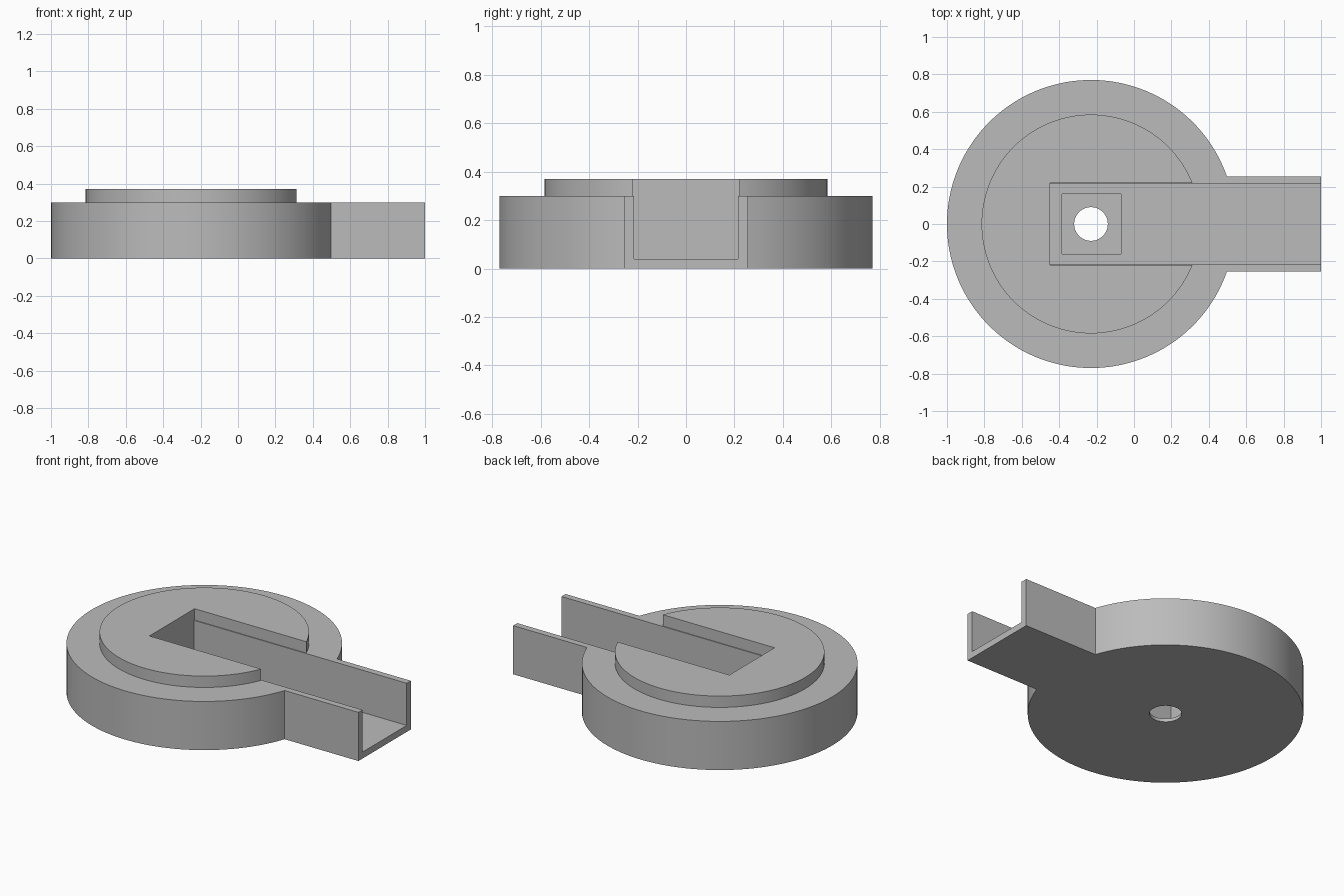
import bpy, bmesh, math

if "Cube" in bpy.data.objects:
    bpy.data.objects.remove(bpy.data.objects["Cube"], do_unlink=True)

CX = -0.23          # centre of the round parts
R, ARM = 0.77, 0.255

grey = bpy.data.materials.new("plain grey")
grey.use_nodes = True
colour = (0.5, 0.5, 0.5, 1)
grey.diffuse_color = colour
grey.node_tree.nodes["Principled BSDF"].inputs["Base Color"].default_value = colour


def prism(name, outline, z0, z1):
    """Extrude a flat outline from z0 up to z1."""
    bm = bmesh.new()
    face = bm.faces.new([bm.verts.new((x, y, z0)) for x, y in outline])
    top = bmesh.ops.extrude_face_region(bm, geom=[face])["geom"]
    verts = [v for v in top if isinstance(v, bmesh.types.BMVert)]
    bmesh.ops.translate(bm, verts=verts, vec=(0, 0, z1 - z0))
    bmesh.ops.recalc_face_normals(bm, faces=bm.faces)
    mesh = bpy.data.meshes.new(name)
    bm.to_mesh(mesh)
    bm.free()
    mesh.materials.append(grey)
    obj = bpy.data.objects.new(name, mesh)
    bpy.context.collection.objects.link(obj)
    return obj


def arc(radius, start, end, steps):
    return [(CX + radius * math.cos(start + (end - start) * i / steps),
             radius * math.sin(start + (end - start) * i / steps))
            for i in range(steps + 1)]


def circle(radius, steps):
    return arc(radius, 0, math.tau, steps)[:-1]


def rect(x0, x1, half):
    return [(x0, -half), (x1, -half), (x1, half), (x0, half)]


def combine(target, tool, operation):
    mod = target.modifiers.new(tool.name, "BOOLEAN")
    mod.operation, mod.solver, mod.object = operation, "EXACT", tool
    bpy.context.view_layer.objects.active = target
    bpy.ops.object.modifier_apply(modifier=mod.name)
    bpy.data.objects.remove(tool, do_unlink=True)


# Round base with the straight channel arm in one outline
a = math.asin(ARM / R)
outline = arc(R, a, math.tau - a, 120) + [(1, -ARM), (1, ARM)]
body = prism("channel_base", outline, 0, 0.30)

# Raised disc on the base
combine(body, prism("raised_disc", circle(0.585, 120), 0.2, 0.37), "UNION")

# Channel, slightly wider through the disc, then floor recess and drain hole
combine(body, prism("channel_cut", rect(-0.45, 1.2, 0.215), 0.04, 0.5), "DIFFERENCE")
combine(body, prism("disc_slot_cut", rect(-0.45, 0.42, 0.22), 0.30, 0.5), "DIFFERENCE")
combine(body, prism("recess_cut", rect(-0.385, -0.07, 0.16), 0.02, 0.2), "DIFFERENCE")
combine(body, prism("hole_cut", circle(0.09, 48), -0.1, 0.2), "DIFFERENCE")

# Smooth round walls, sharp corners
bpy.ops.object.select_all(action="DESELECT")
body.select_set(True)
bpy.context.view_layer.objects.active = body
bpy.ops.object.shade_smooth_by_angle(angle=math.radians(30))
